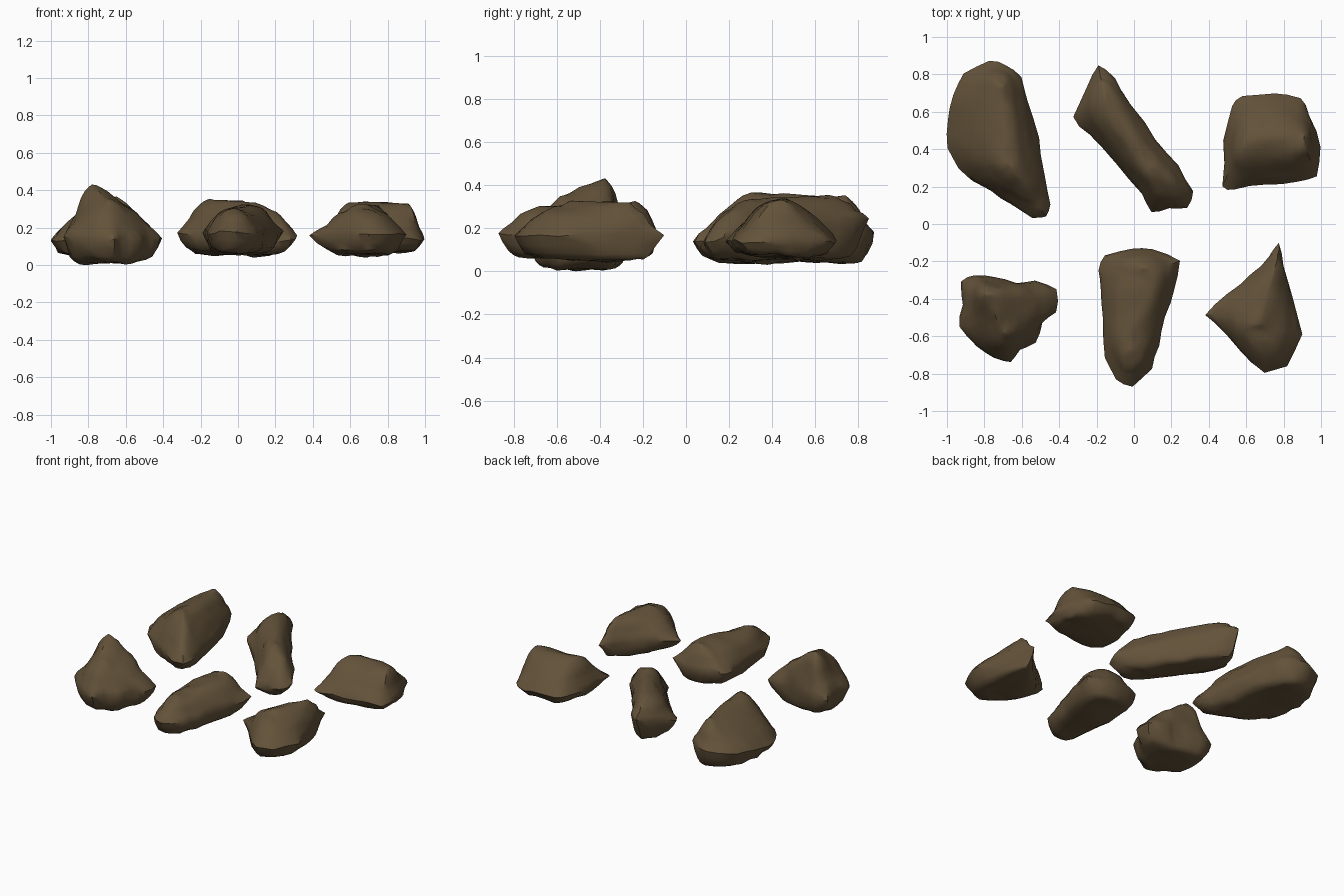
import bpy, bmesh
from mathutils import Vector, noise

if "Cube" in bpy.data.objects:
    bpy.data.objects.remove(bpy.data.objects["Cube"])

mat = bpy.data.materials.new("earthy brown stone")
mat.diffuse_color = (0.125, 0.085, 0.042, 1)
mat.use_nodes = True
mat.node_tree.nodes["Principled BSDF"].inputs["Base Color"].default_value = mat.diffuse_color


def toward_ridge(p, a, b, t):
    """Move an outline point by t towards the ridge segment; returns the point and ridge height."""
    d = (b - a).xy
    s = min(1, max(0, (p - a.xy).dot(d) / d.length_squared))
    target = a.lerp(b, s)
    return p.lerp(target.xy, t), target.z


def relaxed(pts, rounds):
    """Even out the corners of a closed outline."""
    for _ in range(rounds):
        n = len(pts)
        pts = [pts[i] * 0.5 + (pts[i - 1] + pts[(i + 1) % n]) * 0.25 for i in range(n)]
    return pts


def rock(name, outline, bottom, rim, ridge, power, seed, tilt=(0, 0)):
    """Stone lofted from an outline: flat-bellied below, rising to a crest above."""
    a, b = Vector(ridge[0]), Vector(ridge[1])
    pts = [Vector(p) for p in outline]
    mid = sum(pts, Vector((0, 0))) / len(pts)
    tilt = Vector(tilt)
    bm = bmesh.new()
    rings = []
    # belly rings, from the underside up to the rim
    for t, f in ((0.75, 0.0), (0.38, 0.04), (0.12, 0.25)):
        ring = []
        for p in relaxed(pts, 1):
            q, _ = toward_ridge(p, a, b, t)
            edge = rim + (p - mid).dot(tilt)
            ring.append(bm.verts.new((q.x, q.y, bottom + (edge - bottom) * f)))
        rings.append(ring)
    # rim and crown rings
    for t, soft in ((0.0, 0), (0.18, 1), (0.4, 1), (0.66, 2), (0.92, 2)):
        ring = []
        for p in relaxed(pts, soft):
            q, h = toward_ridge(p, a, b, t)
            edge = rim + (p - mid).dot(tilt)
            z = edge + (h - edge) * (1 - (1 - t) ** power)
            ring.append(bm.verts.new((q.x, q.y, z)))
        rings.append(ring)
    n = len(pts)
    for lo, hi in zip(rings, rings[1:]):
        for i in range(n):
            j = (i + 1) % n
            bm.faces.new((lo[i], lo[j], hi[j], hi[i]))
    caps = [bm.faces.new(rings[0]), bm.faces.new(rings[-1])]
    bmesh.ops.triangulate(bm, faces=caps)
    bmesh.ops.subdivide_edges(bm, edges=bm.edges[:], cuts=1, use_grid_fill=True)
    bmesh.ops.smooth_vert(bm, verts=bm.verts[:], factor=0.4,
                          use_axis_x=True, use_axis_y=True, use_axis_z=True)
    # weathered dents and facets
    for v in bm.verts:
        d = noise.noise_vector(v.co * 6 + Vector((seed * 7.3, 0, 0)))
        e = noise.noise_vector(v.co * 14 + Vector((0, seed * 3.1, 0)))
        d = d * 0.012 + e * 0.01
        v.co += Vector((d.x, d.y, d.z * 1.2))
    low = min(v.co.z for v in bm.verts)
    for v in bm.verts:
        v.co.z += bottom - low
    bmesh.ops.recalc_face_normals(bm, faces=bm.faces[:])
    me = bpy.data.meshes.new(name)
    bm.to_mesh(me)
    bm.free()
    me.materials.append(mat)
    ob = bpy.data.objects.new(name, me)
    bpy.context.collection.objects.link(ob)
    bpy.ops.object.select_all(action='DESELECT')
    ob.select_set(True)
    bpy.context.view_layer.objects.active = ob
    bpy.ops.object.shade_smooth_by_angle(angle=0.75)


# long ridged stone, back left
rock("rock_back_left",
     [(-1.01, .40), (-1.0, .56), (-.97, .68), (-.92, .82), (-.77, .88), (-.68, .86),
      (-.59, .79), (-.57, .66), (-.51, .47), (-.47, .27), (-.44, .09), (-.46, .03),
      (-.54, .03), (-.66, .10), (-.76, .17), (-.87, .22), (-.95, .30)],
     .03, .14, [(-.70, .74, .34), (-.67, .32, .365)], 1.6, 1, (.05, .08))

# slanted narrow stone, back middle
rock("rock_back_middle",
     [(-.34, .57), (-.25, .74), (-.20, .87), (-.10, .78), (-.02, .64), (.13, .45),
      (.24, .31), (.33, .18), (.30, .07), (.19, .08), (.09, .04), (.05, .15),
      (-.09, .32), (-.25, .48)],
     .04, .16, [(-.16, .68, .34), (.08, .32, .32)], 2.4, 2, (.1, .2))

# blocky stone, back right
rock("rock_back_right",
     [(.47, .19), (.48, .45), (.52, .64), (.57, .70), (.75, .70), (.90, .68),
      (.94, .59), (1.01, .41), (.99, .24), (.88, .22), (.70, .21), (.53, .19)],
     .06, .13, [(.60, .44, .33), (.91, .44, .33)], 1.9, 3)

# tall peaked stone, front left
rock("rock_front_left",
     [(-.93, -.30), (-.85, -.26), (-.75, -.28), (-.62, -.32), (-.52, -.29),
      (-.40, -.34), (-.40, -.48), (-.49, -.53), (-.52, -.64), (-.62, -.67),
      (-.65, -.75), (-.75, -.72), (-.85, -.66), (-.94, -.55), (-.91, -.44)],
     0, .14, [(-.77, -.38, .435), (-.70, -.57, .35)], 1.7, 4)

# rounded oblong stone, front middle
rock("rock_front_middle",
     [(-.20, -.25), (-.17, -.16), (-.01, -.12), (.10, -.14), (.26, -.18), (.22, -.35),
      (.16, -.50), (.13, -.65), (.10, -.79), (.0, -.88), (-.10, -.85), (-.17, -.72),
      (-.16, -.50), (-.18, -.33)],
     .05, .17, [(.06, -.24, .32), (-.02, -.66, .29)], 2.3, 5)

# pointed stone, front right
rock("rock_front_right",
     [(.36, -.48), (.50, -.38), (.62, -.26), (.72, -.18), (.78, -.09), (.80, -.22),
      (.86, -.40), (.91, -.60), (.82, -.77), (.70, -.81), (.62, -.75), (.50, -.60)],
     .04, .15, [(.75, -.27, .31), (.67, -.54, .31)], 2.1, 6)
